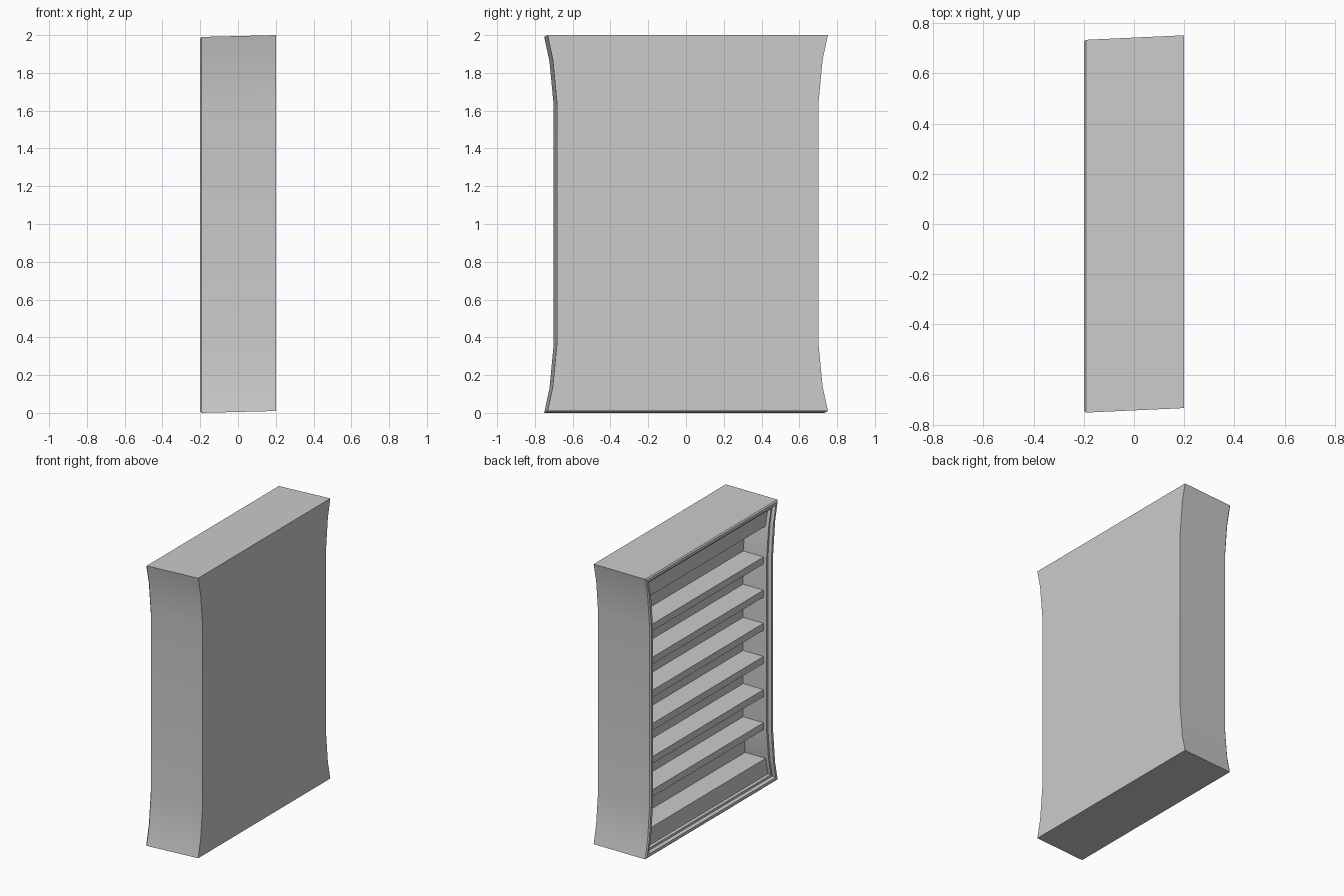
import bpy, bmesh

if "Cube" in bpy.data.objects:
    bpy.data.objects.remove(bpy.data.objects["Cube"])

H = 1.99
# Flared side outline: distance from top/bottom end, half width
FLARE = [(0, 0.742), (0.13, 0.714), (0.36, 0.692)]


def skew(v):
    # The whole case leans slightly along its depth
    return (v[0], v[1] + 0.046 * v[0], v[2] + 0.025 * v[0] + 0.005)


def outline(x, inset):
    side = FLARE + [(H - d, w) for d, w in reversed(FLARE)]
    pts = [(w - inset, inset + z * (H - 2 * inset) / H) for z, w in side]
    loop = pts + [(-y, z) for y, z in reversed(pts)]
    return [(x, y, z) for y, z in loop]


def finish(name, bm):
    bmesh.ops.recalc_face_normals(bm, faces=bm.faces)
    mesh = bpy.data.meshes.new(name)
    bm.to_mesh(mesh)
    bm.free()
    ob = bpy.data.objects.new(name, mesh)
    bpy.context.collection.objects.link(ob)
    return ob


def board(name, x0, x1, half, z0, z1):
    bm = bmesh.new()
    bmesh.ops.create_cube(bm, size=1)
    for v in bm.verts:
        v.co = skew((x1 if v.co.x > 0 else x0,
                     half if v.co.y > 0 else -half,
                     z1 if v.co.z > 0 else z0))
    return finish(name, bm)


# Case: back, sides, bevelled rim, stepped inner frame and inside walls
bm = bmesh.new()
steps = [(0.2, 0), (-0.192, 0), (-0.2, 0.008), (-0.2, 0.028),
         (-0.178, 0.034), (-0.178, 0.05), (0.0, 0.05)]
rings = [[bm.verts.new(skew(p)) for p in outline(x, i)] for x, i in steps]
for a, b in zip(rings, rings[1:]):
    n = len(a)
    for k in range(n):
        bm.faces.new((a[k], a[(k + 1) % n], b[(k + 1) % n], b[k]))
bm.faces.new(rings[0])
bm.faces.new(rings[-1])
case = finish("case", bm)
bpy.context.view_layer.objects.active = case
case.select_set(True)
bpy.ops.object.shade_smooth_by_angle(angle=0.4)

# Header and plinth
board("header", -0.155, 0.01, 0.695, 1.82, 1.96)
board("plinth", -0.155, 0.01, 0.695, 0.03, 0.17)

# Six evenly spaced shelves
for k in range(6):
    z = 0.407 + 0.2355 * k
    board(f"shelf_{k + 1}", -0.155, 0.01, 0.66, z - 0.025, z + 0.025)
